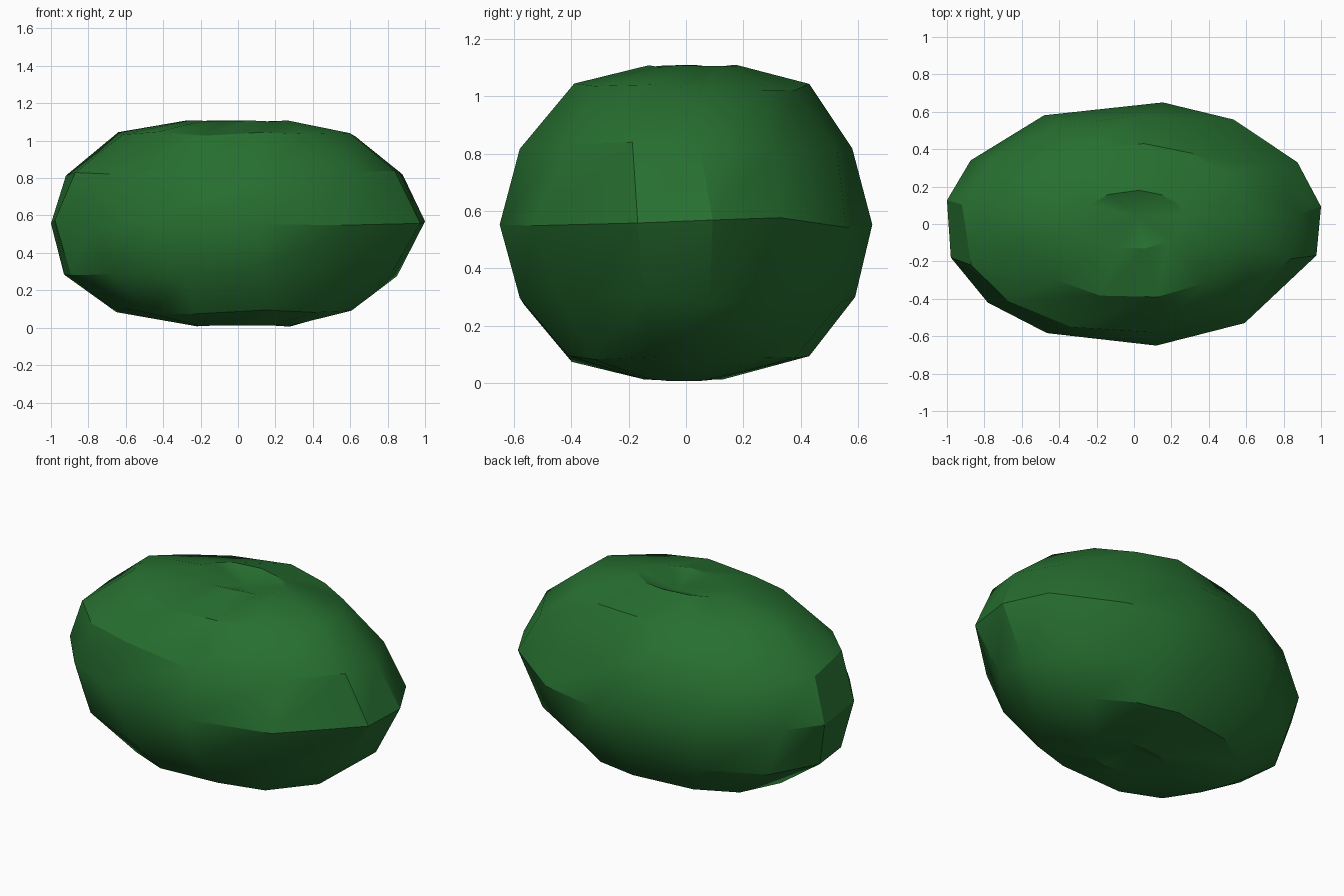
import bpy, bmesh, math, random

random.seed(4)
cube = bpy.data.objects.get("Cube")
if cube:
    bpy.data.objects.remove(cube, do_unlink=True)

# Leaf colour
leaf = bpy.data.materials.new("leaf_green")
leaf.use_nodes = True
color = (0.02, 0.16, 0.03, 1)
leaf.diffuse_color = color
leaf.node_tree.nodes["Principled BSDF"].inputs["Base Color"].default_value = color

# Irregular spacing around the widest ring, in degrees
ANGLES = [8, 30, 58, 81, 118, 149, 169, 196, 220, 243, 277, 306, 345]
N = len(ANGLES)

# Each ring: height, x min, x max, y min, y max
RINGS = [
    (0.01, -0.22, 0.28, -0.15, 0.13),
    (0.09, -0.65, 0.62, -0.41, 0.43),
    (0.29, -0.93, 0.85, -0.58, 0.59),
    (0.56, -1.00, 1.00, -0.65, 0.65),
    (0.83, -0.92, 0.88, -0.58, 0.58),
    (1.03, -0.64, 0.63, -0.39, 0.43),
    (1.105, -0.27, 0.27, -0.13, 0.18),
]


def fit(values, low, high):
    a, b = min(values), max(values)
    return [low + (v - a) / (b - a) * (high - low) for v in values]


def make_ring(bm, z, x0, x1, y0, y1):
    widest = x1 - x0 > 1.95
    keep = 1.0 if widest else 0.4
    angles = [math.radians(8 + i * 360 / N + keep * (a - 8 - i * 360 / N)
                           + (0 if widest else random.uniform(-4, 4)))
              for i, a in enumerate(ANGLES)]
    xs = fit([math.cos(a) for a in angles], x0, x1)
    ys = fit([math.sin(a) for a in angles], y0, y1)
    wobble = 0.004 if z < 0.05 or z > 1.1 else 0.018
    return [bm.verts.new((x, y, z + random.uniform(-wobble, wobble)))
            for x, y in zip(xs, ys)]


# Rounded bush body with shallow dents at both poles
bm = bmesh.new()
rings = [make_ring(bm, *r) for r in RINGS]
for lower, upper in zip(rings, rings[1:]):
    for i in range(N):
        j = (i + 1) % N
        bm.faces.new((lower[i], lower[j], upper[j], upper[i]))
bottom = bm.verts.new((0.02, 0, 0.06))
top = bm.verts.new((0.02, 0.04, 1.05))
for i in range(N):
    j = (i + 1) % N
    bm.faces.new((bottom, rings[0][j], rings[0][i]))
    bm.faces.new((top, rings[-1][i], rings[-1][j]))
bmesh.ops.recalc_face_normals(bm, faces=bm.faces)

mesh = bpy.data.meshes.new("bush")
bm.to_mesh(mesh)
bm.free()
mesh.materials.append(leaf)
bush = bpy.data.objects.new("bush", mesh)
bpy.context.collection.objects.link(bush)

# Smooth shading with the steeper creases kept sharp
bpy.ops.object.select_all(action="DESELECT")
bush.select_set(True)
bpy.context.view_layer.objects.active = bush
bpy.ops.object.shade_smooth_by_angle(angle=math.radians(30))
